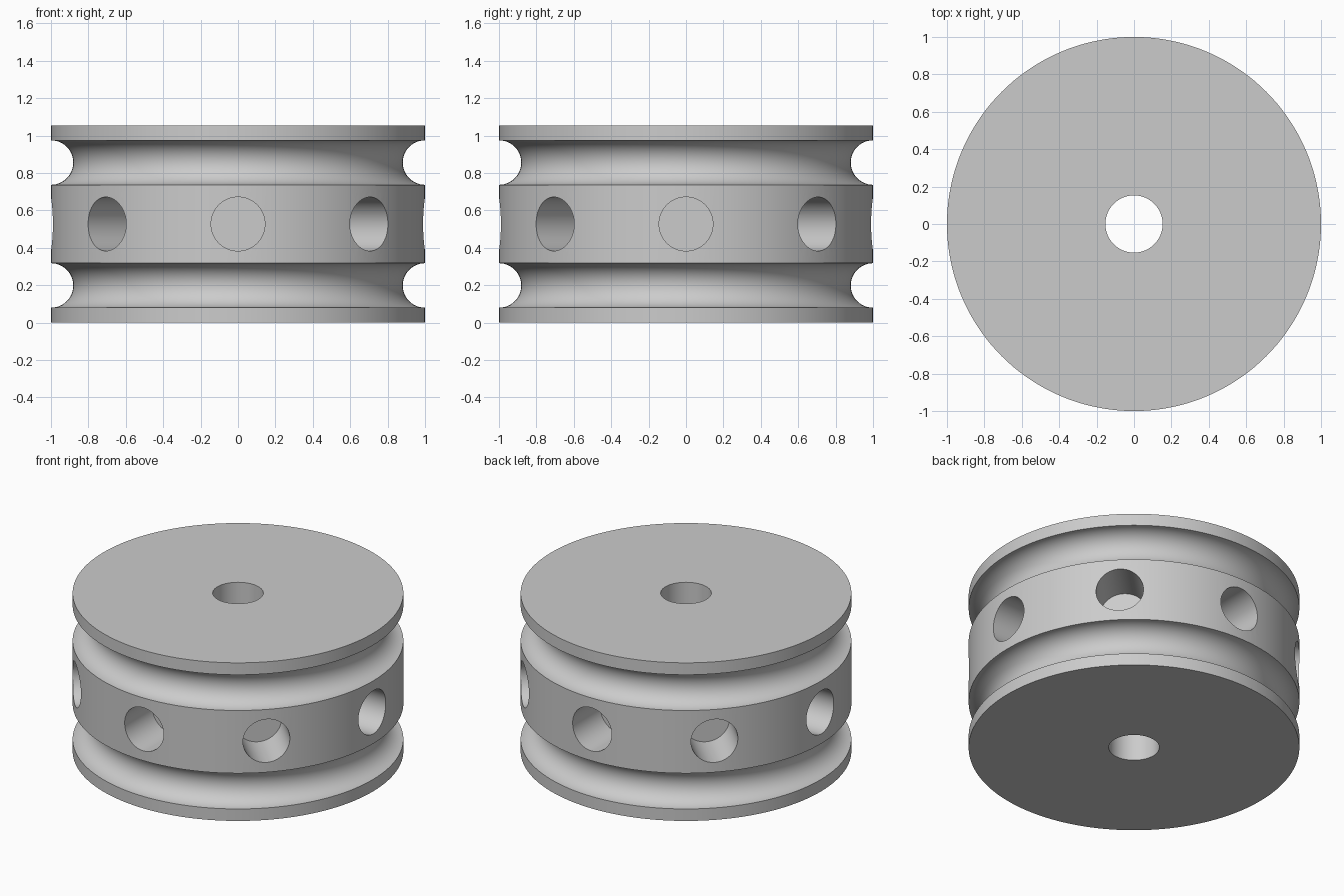
import bpy, bmesh
from math import sin, cos, pi, radians
from mathutils import Matrix, Vector

cube = bpy.data.objects.get("Cube")
if cube:
    bpy.data.objects.remove(cube)

HEIGHT, RADIUS, BORE = 1.055, 1.0, 0.153
GROOVE_R, GROOVE_Z = 0.119, 0.199
HOLE_R, HOLE_DEPTH, HOLES = 0.144, 0.3, 8
SEGMENTS = 144

grey = bpy.data.materials.new("plain grey")
grey.use_nodes = True
grey.diffuse_color = (0.6, 0.6, 0.6, 1)
grey.node_tree.nodes["Principled BSDF"].inputs["Base Color"].default_value = (0.6, 0.6, 0.6, 1)


def add_object(name, bm):
    mesh = bpy.data.meshes.new(name)
    bm.to_mesh(mesh)
    bm.free()
    mesh.materials.append(grey)
    obj = bpy.data.objects.new(name, mesh)
    bpy.context.collection.objects.link(obj)
    return obj


def groove(z, steps=24):
    """Half-round groove profile, from bottom to top."""
    return [(RADIUS - GROOVE_R * sin(pi * i / steps),
             z - GROOVE_R * cos(pi * i / steps)) for i in range(steps + 1)]


# Wheel body: closed profile with two rope grooves, spun about the bore axis
profile = [(BORE, 0), (RADIUS, 0)]
profile += groove(GROOVE_Z) + groove(HEIGHT - GROOVE_Z)
profile += [(RADIUS, HEIGHT), (BORE, HEIGHT)]
bm = bmesh.new()
verts = [bm.verts.new((r, 0, z)) for r, z in profile]
edges = [bm.edges.new((a, b)) for a, b in zip(verts, verts[1:] + verts[:1])]
bmesh.ops.spin(bm, geom=verts + edges, cent=(0, 0, 0), axis=(0, 0, 1),
               angle=2 * pi, steps=SEGMENTS, use_merge=True)
bmesh.ops.remove_doubles(bm, verts=bm.verts, dist=0.0001)
bmesh.ops.recalc_face_normals(bm, faces=bm.faces)
wheel = add_object("grooved_wheel", bm)

# Ring of blind radial holes in the middle band
bm = bmesh.new()
length = HOLE_DEPTH + 0.1
for i in range(HOLES):
    turn = Matrix.Rotation(2 * pi * i / HOLES, 4, 'Z')
    place = Matrix.Translation((RADIUS - HOLE_DEPTH + length / 2, 0, HEIGHT / 2))
    bmesh.ops.create_cone(bm, cap_ends=True, segments=64, radius1=HOLE_R,
                          radius2=HOLE_R, depth=length,
                          matrix=turn @ place @ Matrix.Rotation(pi / 2, 4, 'Y'))
cutter = add_object("hole_cutter", bm)
cutter.hide_render = True

cut = wheel.modifiers.new("radial_holes", 'BOOLEAN')
cut.operation = 'DIFFERENCE'
cut.solver = 'EXACT'
cut.object = cutter

# Apply the cut, then smooth the curved faces and keep the rims sharp
bpy.ops.object.select_all(action='DESELECT')
bpy.context.view_layer.objects.active = wheel
wheel.select_set(True)
bpy.ops.object.modifier_apply(modifier=cut.name)
bpy.data.objects.remove(cutter)
bpy.ops.object.shade_smooth_by_angle(angle=radians(30))
